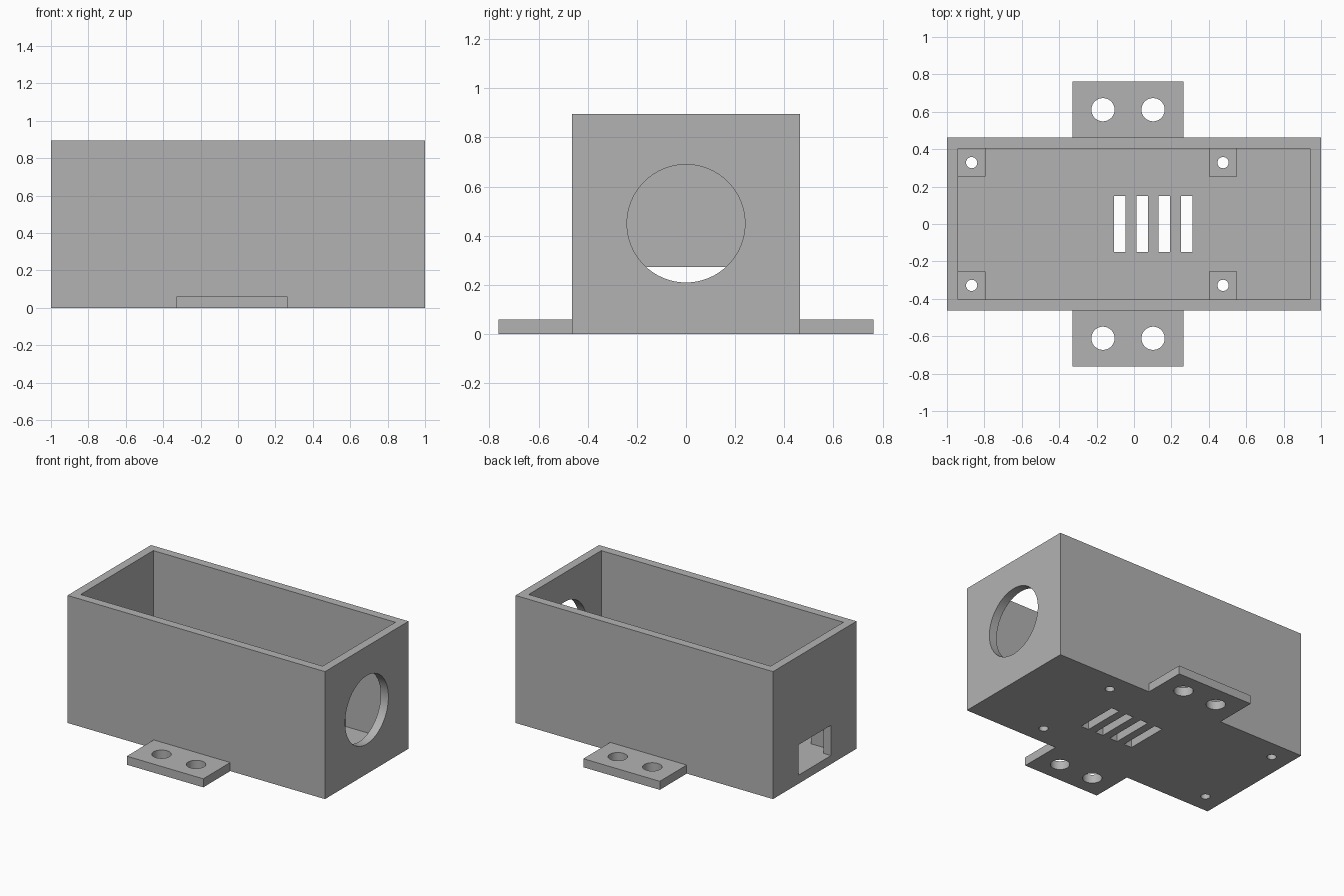
import bpy

old = bpy.data.objects.get("Cube")
if old:
    bpy.data.objects.remove(old, do_unlink=True)

HALF_Y, HEIGHT, WALL = 0.463, 0.895, 0.06
TAB_Y = 0.762

grey = bpy.data.materials.new("plain grey")
grey.use_nodes = True
colour = (0.45, 0.45, 0.45, 1)
grey.diffuse_color = colour
grey.node_tree.nodes["Principled BSDF"].inputs["Base Color"].default_value = colour


def box(name, x, y, z):
    """Box spanning the given (low, high) ranges."""
    spans = (x, y, z)
    bpy.ops.mesh.primitive_cube_add(size=1, location=[(a + b) / 2 for a, b in spans])
    ob = bpy.context.object
    ob.name = name
    ob.scale = [b - a for a, b in spans]
    bpy.ops.object.transform_apply(location=True, rotation=True, scale=True)
    ob.data.materials.append(grey)
    return ob


def rod(name, radius, depth, location, rotation=(0, 0, 0)):
    bpy.ops.mesh.primitive_cylinder_add(vertices=64, radius=radius, depth=depth,
                                        location=location, rotation=rotation)
    ob = bpy.context.object
    ob.name = name
    ob.data.materials.append(grey)
    return ob


def combine(target, tools, operation):
    """Apply each tool to the target, then discard it."""
    for tool in tools:
        tool.hide_render = True
        mod = target.modifiers.new(tool.name, 'BOOLEAN')
        mod.operation, mod.solver, mod.object = operation, 'EXACT', tool
        bpy.ops.object.select_all(action='DESELECT')
        bpy.context.view_layer.objects.active = target
        target.select_set(True)
        bpy.ops.object.modifier_apply(modifier=mod.name)
        bpy.data.objects.remove(tool, do_unlink=True)


# Open-topped housing
housing = box("housing", (-1, 1), (-HALF_Y, HALF_Y), (0, HEIGHT))
cavity = box("cavity", (-1 + WALL, 1 - WALL), (-HALF_Y + WALL, HALF_Y - WALL),
             (WALL, HEIGHT + 0.1))
combine(housing, [cavity], 'DIFFERENCE')

# Mounting plate forming both tabs, and corner standoffs set into the walls
solids = [box("mounting_tabs", (-0.33, 0.264), (-TAB_Y, TAB_Y), (0, WALL))]
for side in (-1, 1):
    y = sorted((side * 0.253, side * (HALF_Y - WALL / 2)))
    solids.append(box("end_standoff", (-0.97, -0.793), y, (WALL / 2, 0.18)))
    solids.append(box("inner_standoff", (0.402, 0.552), y, (WALL / 2, 0.18)))
combine(housing, solids, 'UNION')

# Screw holes through tabs and standoffs
cutters = []
for side in (-1, 1):
    for x in (-0.166, 0.102):
        cutters.append(rod("tab_hole", 0.062, 0.4, (x, side * 0.611, 0)))
    for x in (-0.868, 0.476):
        cutters.append(rod("standoff_hole", 0.03, 1, (x, side * 0.328, 0)))

# Floor vents
for i in range(4):
    x = -0.106 + i * 0.119
    cutters.append(box("vent_slot", (x, x + 0.061), (-0.151, 0.151), (-0.1, 0.2)))

# Round opening in one end, cable opening in the other
cutters.append(rod("round_opening", 0.24, 0.4, (1, 0, 0.45), (0, 1.570796, 0)))
cutters.append(box("cable_opening", (-1.1, -0.9), (-0.18, 0.18), (WALL, 0.273)))
combine(housing, cutters, 'DIFFERENCE')

housing.select_set(True)
bpy.context.view_layer.objects.active = housing
bpy.ops.object.shade_smooth_by_angle(angle=0.5)
